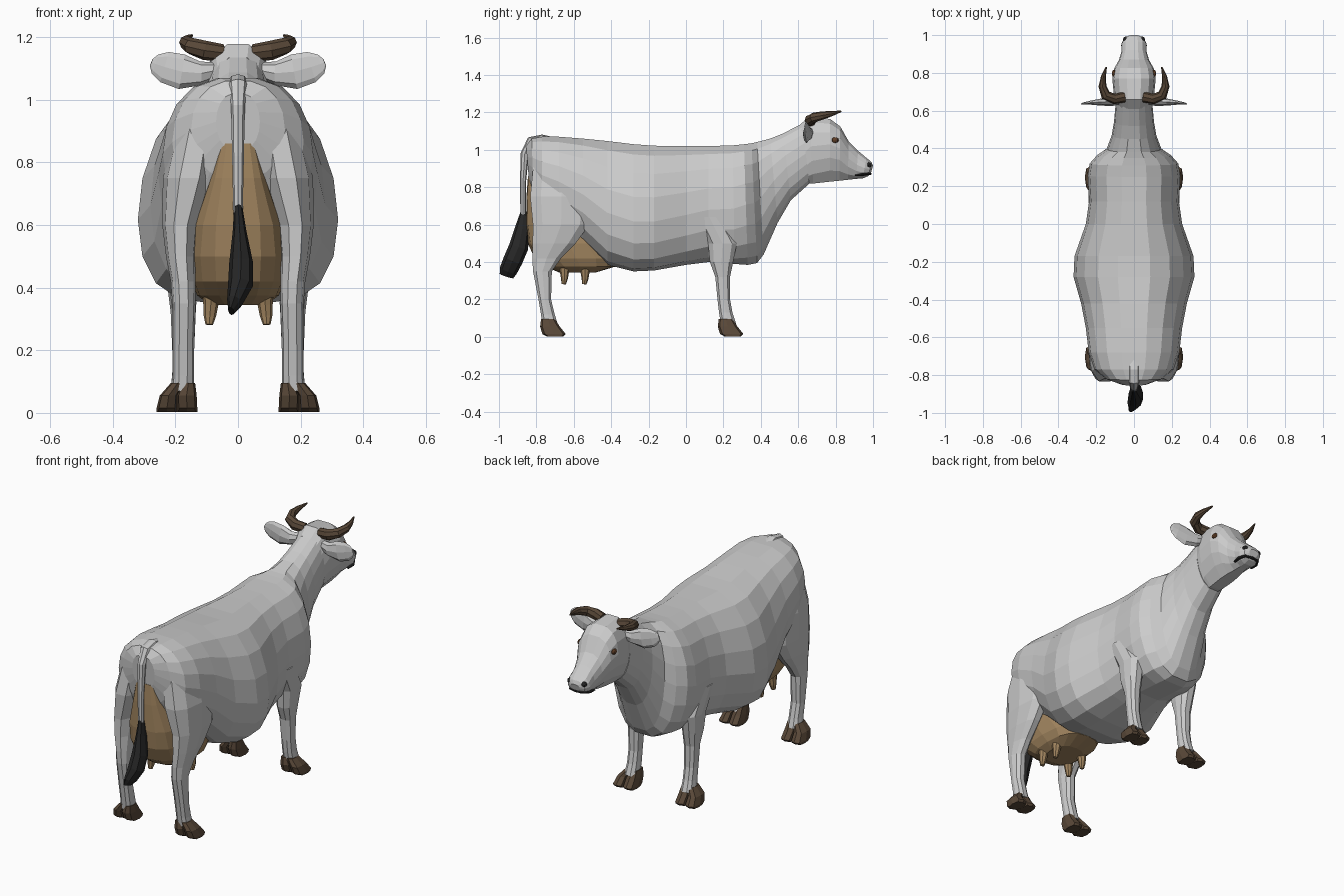
import bpy, bmesh, math
from mathutils import Vector


def material(name, rgb):
    m = bpy.data.materials.new(name)
    m.diffuse_color = (*rgb, 1)
    return m


HORN = material("horn_brown", (0.10, 0.065, 0.04))
UDDER = material("udder_tan", (0.36, 0.235, 0.115))
BLACK = material("black_hair", (0.02, 0.02, 0.02))
EYE = material("eye_brown", (0.12, 0.05, 0.02))


def loft(name, rings, mat=None, side=1):
    """Skin a list of rings; side=-1 mirrors across x."""
    bm = bmesh.new()
    vs = [[bm.verts.new((p[0] * side, p[1], p[2])) for p in r] for r in rings]
    n = len(vs[0])
    for a, b in zip(vs, vs[1:]):
        for i in range(n):
            j = (i + 1) % n
            bm.faces.new((a[i], a[j], b[j], b[i]))
    bm.faces.new(vs[0])
    bm.faces.new(vs[-1])
    bmesh.ops.recalc_face_normals(bm, faces=bm.faces)
    me = bpy.data.meshes.new(name)
    bm.to_mesh(me)
    bm.free()
    ob = bpy.data.objects.new(name, me)
    bpy.context.collection.objects.link(ob)
    if mat:
        me.materials.append(mat)
    return ob


def spow(v, e):
    return math.copysign(abs(v) ** e, v)


def body_ring(yt, zt, yb, zb, w, p=1.0, n=18):
    """Upright section between a top and a bottom point; p lowers the widest part."""
    out = []
    for i in range(n):
        a = 2 * math.pi * (i + 0.5) / n + math.pi / 2
        t = ((1 + math.sin(a) / math.cos(math.pi / n)) / 2)
        t = min(max(t, 0), 1) ** p
        out.append((w * spow(math.cos(a), 0.75), yb + (yt - yb) * t, zb + (zt - zb) * t))
    return out


def flat_ring(z, y0, y1, x0, x1, n=10, e=0.85):
    """Level section filling a rectangle in x and y."""
    out = []
    for i in range(n):
        a = 2 * math.pi * i / n
        out.append(((x0 + x1) / 2 + (x1 - x0) / 2 * spow(math.cos(a), e),
                    (y0 + y1) / 2 + (y1 - y0) / 2 * spow(math.sin(a), e), z))
    return out


def tube(name, path, up, mat=None, side=1, n=8):
    """Sweep an ellipse; each path entry is x, y, z, radius along up, radius across."""
    pts = [Vector(p[:3]) for p in path]
    rings = []
    for i, p in enumerate(path):
        t = pts[min(i + 1, len(pts) - 1)] - pts[max(i - 1, 0)]
        s = t.cross(up).normalized()
        u = s.cross(t).normalized()
        rings.append([pts[i] + u * p[3] * math.cos(k) + s * p[4] * math.sin(k)
                      for k in (2 * math.pi * j / n for j in range(n))])
    return loft(name, rings, mat, side)


def ball(name, loc, size, mat, rot=0):
    bpy.ops.mesh.primitive_uv_sphere_add(segments=8, ring_count=6, location=loc, rotation=(rot, 0, 0))
    ob = bpy.context.object
    ob.name = name
    ob.scale = size
    ob.data.materials.append(mat)


X, Y, Z = Vector((1, 0, 0)), Vector((0, 1, 0)), Vector((0, 0, 1))

# trunk and neck
loft("body", [body_ring(*r) for r in (
    (-0.855, 1.02, -0.84, 0.84, 0.07), (-0.825, 1.06, -0.815, 0.75, 0.15),
    (-0.77, 1.07, -0.77, 0.66, 0.21), (-0.68, 1.07, -0.68, 0.59, 0.24),
    (-0.55, 1.06, -0.55, 0.50, 0.255, 1.1),
    (-0.42, 1.047, -0.42, 0.385, 0.28, 1.25), (-0.28, 1.03, -0.28, 0.35, 0.32, 1.35),
    (-0.17, 1.022, -0.17, 0.355, 0.315, 1.35), (0.0, 1.02, 0.0, 0.385, 0.255, 1.25),
    (0.12, 1.02, 0.12, 0.40, 0.238, 1.15), (0.25, 1.024, 0.26, 0.39, 0.245, 1.1),
    (0.31, 1.03, 0.33, 0.385, 0.235), (0.35, 1.035, 0.38, 0.395, 0.195),
    (0.38, 1.042, 0.415, 0.44, 0.145), (0.45, 1.06, 0.49, 0.61, 0.118),
    (0.52, 1.088, 0.56, 0.73, 0.106), (0.62, 1.14, 0.66, 0.82, 0.097))])

# head
loft("head", [body_ring(*r, n=14) for r in (
    (0.61, 1.135, 0.64, 0.82, 0.092), (0.66, 1.178, 0.68, 0.82, 0.105, 0.85),
    (0.77, 1.165, 0.77, 0.83, 0.115, 0.75), (0.825, 1.125, 0.82, 0.835, 0.105, 0.75),
    (0.87, 1.045, 0.865, 0.84, 0.08, 0.85), (0.92, 0.995, 0.91, 0.845, 0.066),
    (0.965, 0.957, 0.945, 0.847, 0.066), (0.992, 0.935, 0.975, 0.86, 0.053),
    (1.0, 0.915, 0.99, 0.88, 0.03))])

# tail and tuft
tube("tail", [(0, -0.70, 1.045, 0.03, 0.02), (0, -0.77, 1.062, 0.03, 0.02),
              (0, -0.83, 1.05, 0.03, 0.022), (0, -0.862, 0.98, 0.022, 0.022),
              (0, -0.872, 0.82, 0.019, 0.016), (0, -0.87, 0.64, 0.015, 0.015)], X)
tube("tail_tuft", [(0, -0.868, 0.67, 0.012, 0.016), (0.005, -0.875, 0.58, 0.022, 0.04),
                   (0.01, -0.895, 0.48, 0.038, 0.052), (0.008, -0.925, 0.41, 0.04, 0.052),
                   (-0.01, -0.95, 0.355, 0.026, 0.048), (-0.022, -0.96, 0.325, 0.01, 0.038)],
     X, BLACK)

# udder
loft("udder", [flat_ring(z, y0, y1, -w, w, 16, e) for z, y0, y1, w, e in (
    (0.86, -0.845, -0.76, 0.06, 0.5), (0.75, -0.853, -0.65, 0.09, 0.6),
    (0.60, -0.855, -0.50, 0.145, 0.75), (0.50, -0.845, -0.42, 0.158, 0.8),
    (0.42, -0.81, -0.36, 0.15, 0.8), (0.375, -0.75, -0.38, 0.13, 0.8),
    (0.345, -0.68, -0.48, 0.09, 0.8))], UDDER)

# leg sections: z, back y, front y, inner x, outer x
HIND = ((0.98, -0.80, -0.55, 0.05, 0.17), (0.90, -0.825, -0.50, 0.05, 0.205),
        (0.75, -0.84, -0.49, 0.07, 0.24),
        (0.60, -0.825, -0.51, 0.125, 0.242), (0.50, -0.825, -0.585, 0.135, 0.23),
        (0.42, -0.825, -0.665, 0.135, 0.215), (0.35, -0.82, -0.715, 0.135, 0.21),
        (0.20, -0.79, -0.72, 0.14, 0.21), (0.12, -0.777, -0.70, 0.14, 0.21),
        (0.07, -0.77, -0.685, 0.14, 0.215))
FORE = ((0.64, 0.05, 0.20, 0.14, 0.242), (0.50, 0.115, 0.275, 0.13, 0.236),
        (0.40, 0.125, 0.255, 0.13, 0.225), (0.32, 0.155, 0.237, 0.135, 0.215),
        (0.20, 0.167, 0.237, 0.14, 0.21), (0.13, 0.175, 0.25, 0.14, 0.21),
        (0.07, 0.185, 0.27, 0.14, 0.215))

for s, tag in ((1, "right"), (-1, "left")):
    # legs and cloven hooves
    for kind, secs, y in (("hind", HIND, -0.78), ("front", FORE, 0.17)):
        loft(f"{kind}_leg_{tag}", [flat_ring(*r) for r in secs], None, s)
        for k, (b0, b1, t0, t1) in enumerate(((0.13, 0.196, 0.137, 0.18),
                                             (0.194, 0.26, 0.17, 0.215))):
            m0, m1 = (0.132, 0.197) if k == 0 else (0.193, 0.25)
            loft(f"{kind}_hoof_{tag}_{k + 1}", [
                flat_ring(0.003, y + 0.035, y + 0.125, b0, b1, 8, 0.6),
                flat_ring(0.015, y + 0.012, y + 0.137, b0, b1, 8, 0.7),
                flat_ring(0.055, y + 0.0, y + 0.105, m0, m1, 8, 0.7),
                flat_ring(0.095, y + 0.005, y + 0.08, t0, t1, 8, 0.8)], HORN, s)
    # teats
    for y in (-0.65, -0.54):
        tube(f"teat_{tag}", [(0.085, y, 0.40, 0.034, 0.03), (0.087, y, 0.345, 0.024, 0.024),
                             (0.09, y, 0.31, 0.018, 0.02), (0.092, y - 0.004, 0.282, 0.012, 0.012)],
             Y, UDDER, s)
    # horn
    tube(f"horn_{tag}", [(0.05, 0.672, 1.15, 0.028, 0.028), (0.105, 0.662, 1.158, 0.031, 0.028),
                         (0.15, 0.682, 1.172, 0.027, 0.027), (0.167, 0.73, 1.184, 0.022, 0.021),
                         (0.162, 0.78, 1.194, 0.014, 0.013), (0.147, 0.83, 1.206, 0.004, 0.004)],
         Z, HORN, s)
    # ear
    tube(f"ear_{tag}", [(0.07, 0.66, 1.095, 0.025, 0.024), (0.12, 0.65, 1.085, 0.038, 0.026),
                        (0.18, 0.645, 1.09, 0.056, 0.018), (0.235, 0.642, 1.105, 0.05, 0.01),
                        (0.265, 0.638, 1.115, 0.032, 0.006), (0.277, 0.636, 1.12, 0.012, 0.004)],
         Z, None, s)
    # eye, nostril and mouth
    ball(f"eye_{tag}", (s * 0.106, 0.797, 1.052), (0.012, 0.02, 0.015), EYE)
    ball(f"nostril_{tag}", (s * 0.042, 0.977, 0.918), (0.018, 0.016, 0.016), BLACK, -0.5)
    tube(f"mouth_{tag}", [(0.0, 0.984, 0.872, 0.008, 0.008), (0.042, 0.974, 0.873, 0.008, 0.01),
                          (0.058, 0.945, 0.868, 0.008, 0.01), (0.056, 0.905, 0.863, 0.004, 0.008)],
         Z, BLACK, s)
